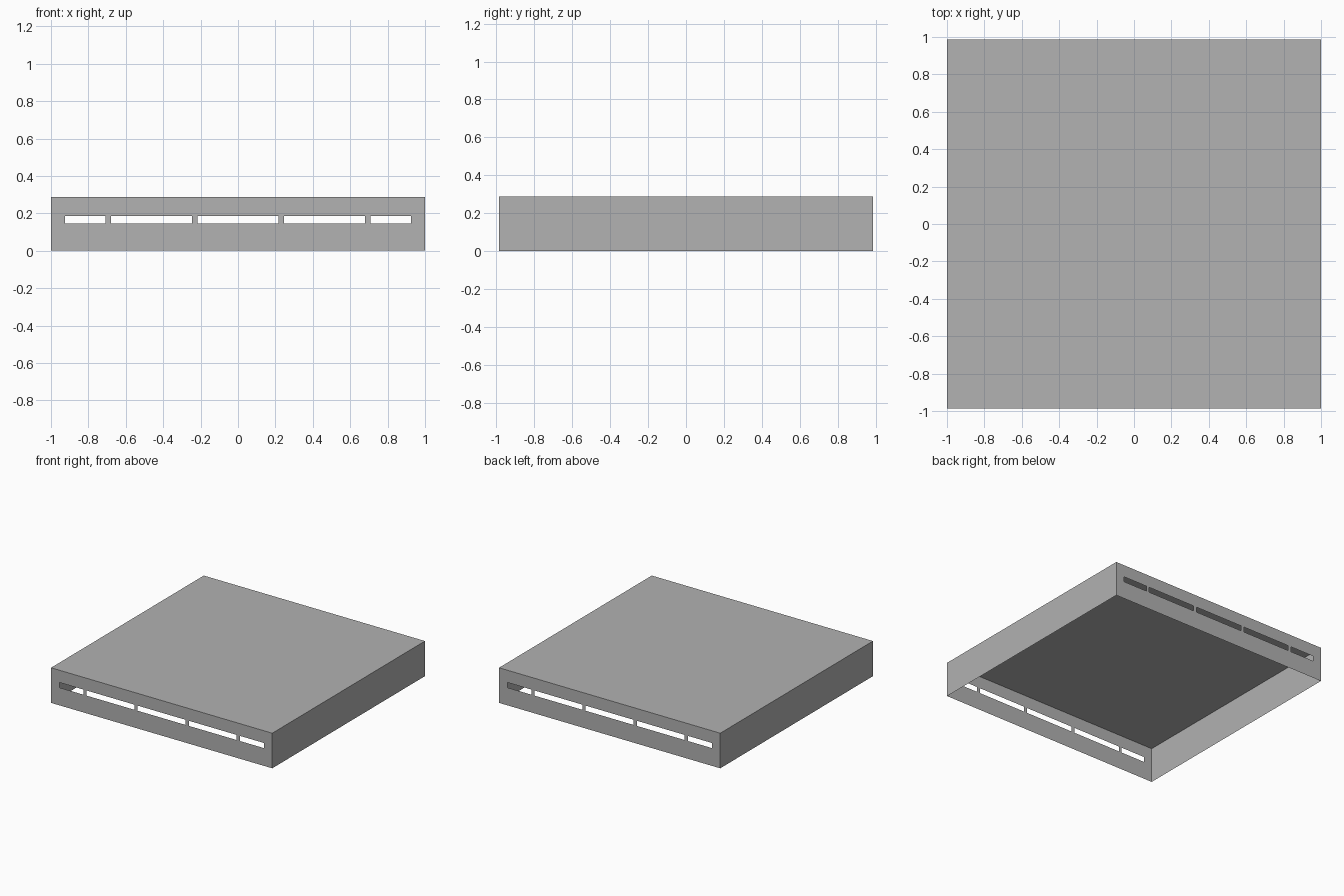
import bpy
import bmesh

cube = bpy.data.objects.get("Cube")
if cube:
    bpy.data.objects.remove(cube, do_unlink=True)

HALF_X, HALF_Y, HEIGHT = 1.0, 0.986, 0.287
SLOT_LOW, SLOT_HIGH = 0.145, 0.187
SLOT_WIDTH, GAP = 0.433, 0.029

grey = bpy.data.materials.new("plain grey")
grey.use_nodes = True
colour = (0.445, 0.445, 0.445, 1.0)
grey.diffuse_color = colour
grey.node_tree.nodes["Principled BSDF"].inputs["Base Color"].default_value = colour


def sheet_object(name, quads):
    """Make a thin sheet part from a list of quads."""
    bm = bmesh.new()
    for quad in quads:
        bm.faces.new([bm.verts.new(p) for p in quad])
    bmesh.ops.remove_doubles(bm, verts=bm.verts, dist=0.0001)
    mesh = bpy.data.meshes.new(name)
    bm.to_mesh(mesh)
    bm.free()
    mesh.materials.append(grey)
    obj = bpy.data.objects.new(name, mesh)
    bpy.context.collection.objects.link(obj)
    return obj


def slotted_wall(name, side):
    """Wall at y = side * HALF_Y with a row of slots, facing outwards."""
    inner = SLOT_WIDTH / 2
    pitch = SLOT_WIDTH + GAP
    right_edges = [inner, pitch - inner, pitch + inner,
                   2 * pitch - inner, 2 * pitch]
    xs = [-HALF_X] + [-x for x in reversed(right_edges)] + right_edges + [HALF_X]
    zs = [0, SLOT_LOW, SLOT_HIGH, HEIGHT]
    y = side * HALF_Y
    quads = []
    for i, (x0, x1) in enumerate(zip(xs, xs[1:])):
        for j, (z0, z1) in enumerate(zip(zs, zs[1:])):
            if j == 1 and i % 2 == 1:
                continue  # slot opening
            quad = [(x0, y, z0), (x1, y, z0), (x1, y, z1), (x0, y, z1)]
            quads.append(quad if side < 0 else quad[::-1])
    return sheet_object(name, quads)


def side_wall(name, side):
    x = side * HALF_X
    quad = [(x, -HALF_Y, 0), (x, HALF_Y, 0),
            (x, HALF_Y, HEIGHT), (x, -HALF_Y, HEIGHT)]
    return sheet_object(name, [quad if side > 0 else quad[::-1]])


# Open-bottomed cover: slotted ends, plain sides and a flat top
slotted_wall("front_wall", -1)
slotted_wall("back_wall", 1)
side_wall("left_wall", 1)
side_wall("right_wall", -1)
sheet_object("top_panel", [[(-HALF_X, -HALF_Y, HEIGHT), (HALF_X, -HALF_Y, HEIGHT),
                            (HALF_X, HALF_Y, HEIGHT), (-HALF_X, HALF_Y, HEIGHT)]])
